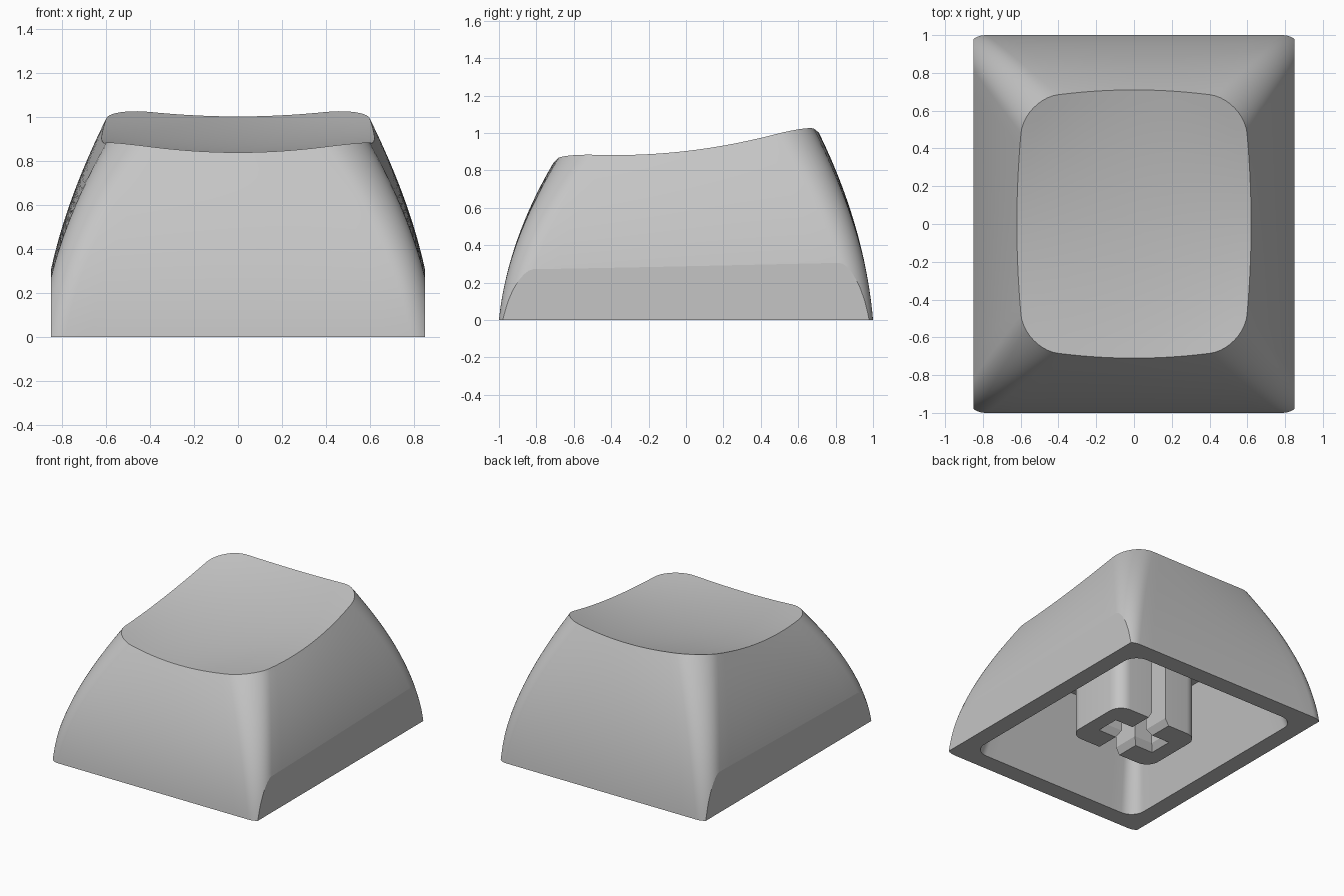
import bpy, bmesh, math
from mathutils import Vector

cube = bpy.data.objects.get("Cube")
if cube:
    bpy.data.objects.remove(cube, do_unlink=True)

plastic = bpy.data.materials.new("grey_plastic")
plastic.use_nodes = True
colour = (0.56, 0.56, 0.56, 1)
plastic.diffuse_color = colour
plastic.node_tree.nodes["Principled BSDF"].inputs["Base Color"].default_value = colour

SIDE = 0.85      # flat trimmed sides
STRAIGHT = 14    # outline steps along each side
ROUND = 10       # outline steps around each corner


def finish(bm, name, sharp_angle=30):
    """Shade smooth with sharp creases and make the object."""
    bmesh.ops.recalc_face_normals(bm, faces=bm.faces)
    for f in bm.faces:
        f.smooth = True
    for e in bm.edges:
        if len(e.link_faces) == 2 and e.calc_face_angle(0) > math.radians(sharp_angle):
            e.smooth = False
        on_side = [all(abs(abs(v.co.x) - SIDE) < 1e-5 for v in f.verts) for f in e.link_faces]
        if any(on_side) and not all(on_side):
            e.smooth = False
    mesh = bpy.data.meshes.new(name)
    bm.to_mesh(mesh)
    bm.free()
    mesh.materials.append(plastic)
    obj = bpy.data.objects.new(name, mesh)
    bpy.context.collection.objects.link(obj)
    return obj


def bridge(bm, a, b):
    """Join two rings of vertices with quads."""
    for i in range(len(a)):
        j = (i + 1) % len(a)
        bm.faces.new((a[i], a[j], b[j], b[i]))


def dish(x, y):
    """Height of the scooped, tilted top."""
    return 0.865 + 0.115 * y + 0.11 * y * y + (0.1 + 0.15 * y * y) * x * x


def outline(hx, hy, r, bulge=0):
    """Rounded rectangle whose sides bow outward by the bulge share."""
    pts = []
    for quarter, (sx, sy) in enumerate(((1, 1), (-1, 1), (-1, -1), (1, -1))):
        cx, cy = sx * (hx - r), sy * (hy - r)
        for k in range(ROUND + 1):
            a = math.pi / 2 * (quarter + k / ROUND)
            pts.append((cx + r * math.cos(a), cy + r * math.sin(a)))
        x, y = pts[-1]
        end = (-x, y) if quarter % 2 == 0 else (x, -y)
        for k in range(1, STRAIGHT):
            t = k / STRAIGHT
            pts.append((x + (end[0] - x) * t, y + (end[1] - y) * t))
    return [(x * (1 - 0.065 * bulge * (y / hy) ** 2), y * (1 - 0.075 * bulge * (x / hx) ** 2))
            for x, y in pts]


def outer_wall(steps=24):
    """Rings of the outer wall, bowing inward from the base to the dished top."""
    base, top = (0.896, 1.0, 0.11), (0.62, 0.71, 0.19)
    rim = outline(*top, 1)
    rings = []
    for i in range(steps + 1):
        t = i / steps
        lean = 0.3 * t + 0.7 * t * t
        hx, hy = (b + (a - b) * lean for a, b in zip(top[:2], base[:2]))
        r = base[2] + (top[2] - base[2]) * t
        rings.append([Vector((x, y, t * dish(rx, ry)))
                      for (x, y), (rx, ry) in zip(outline(hx, hy, r, t ** 2.5), rim)])
    return rings


# Shell: flat ceiling, sloped inner wall, bowed outer wall and dished top in one loft
ceiling_height = 0.65
ceiling = [Vector((x, y, ceiling_height)) for x, y in outline(0.58, 0.68, 0.08)]
mouth = [Vector((x, y, 0)) for x, y in outline(0.72, 0.865, 0.11)]
outer = outer_wall()
scoop = [[Vector((p.x * s, p.y * s, dish(p.x * s, p.y * s))) for p in outer[-1]]
         for s in (1 - i / 12 for i in range(1, 12))]
bm = bmesh.new()
loops = [[bm.verts.new(p) for p in ring] for ring in [ceiling, mouth] + outer + scoop]
for a, b in zip(loops, loops[1:]):
    bridge(bm, a, b)
for loop, height in ((loops[0], ceiling_height), (loops[-1], dish(0, 0))):
    centre = bm.verts.new((0, 0, height))
    for i in range(len(loop)):
        bm.faces.new((loop[i - 1], loop[i], centre))

# Trim the left and right sides flat
for s in (-1, 1):
    bmesh.ops.bisect_plane(bm, geom=bm.verts[:] + bm.edges[:] + bm.faces[:], dist=1e-5,
                           plane_co=(s * SIDE, 0, 0), plane_no=(s, 0, 0))
for v in bm.verts:
    v.co.x = max(-SIDE, min(SIDE, v.co.x))
finish(bm, "keycap_shell")

# Stem: two mirrored C-shaped halves that leave a cross slot with a flared entry
HX, HY, R = 0.355, 0.265, 0.1


def corner(cy, start):
    return [(HX - R + R * math.cos(a), cy + R * math.sin(a))
            for a in (math.radians(start + 90 * k / 8) for k in range(9))]


def half_profile(flare):
    slot, arm = 0.06 + flare, 0.21 + flare
    return ([(slot, -HY)] + corner(R - HY, -90) + corner(HY - R, 0)
            + [(slot, HY), (slot, slot), (arm, slot), (arm, -slot), (slot, -slot)])


for s, name in ((1, "stem_left"), (-1, "stem_right")):
    bm = bmesh.new()
    levels = [[bm.verts.new((s * x, y, z)) for x, y in half_profile(flare)]
              for z, flare in ((0, 0.03), (0.05, 0), (0.7, 0))]
    for a, b in zip(levels, levels[1:]):
        bridge(bm, a, b)
    bm.faces.new(levels[0])
    bm.faces.new(levels[-1])
    finish(bm, name)
